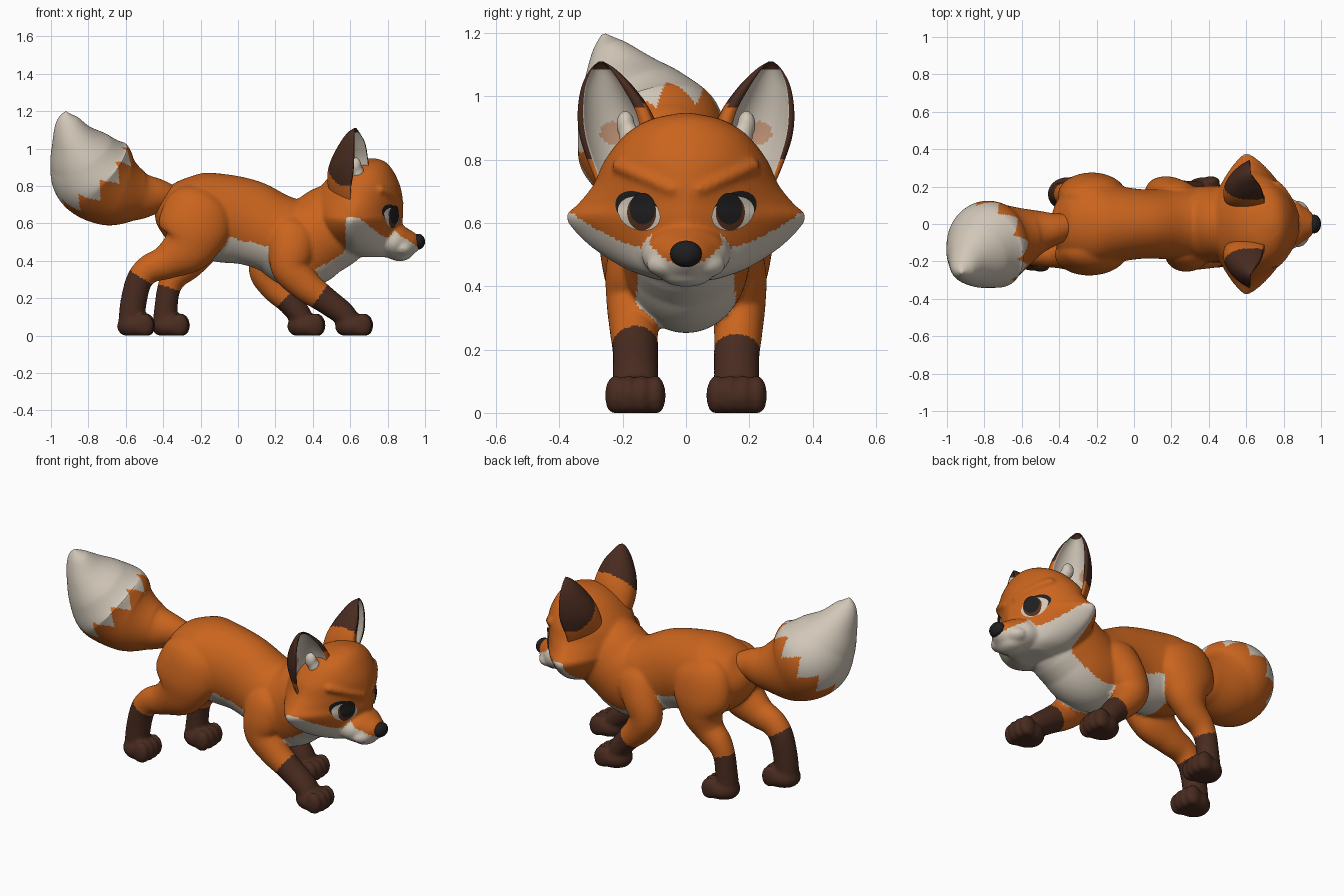
import bpy, bmesh, math
from mathutils import Vector
from mathutils.bvhtree import BVHTree

if "Cube" in bpy.data.objects:
    bpy.data.objects.remove(bpy.data.objects["Cube"])


def material(name, r, g, b):
    m = bpy.data.materials.new(name)
    m.use_nodes = True
    m.diffuse_color = (r, g, b, 1)
    m.node_tree.nodes["Principled BSDF"].inputs["Base Color"].default_value = (r, g, b, 1)
    return m


ORANGE, CREAM, BROWN, BLACK, IRIS, PEACH = range(6)
MATS = [material("orange fur", .59, .128, .013), material("cream fur", .64, .57, .48),
        material("dark brown fur", .066, .024, .014), material("black", .014, .013, .013),
        material("iris brown", .09, .03, .012), material("ear peach", .56, .31, .19)]


def finish(name, bm, rule):
    """Turn a bmesh into a smooth object; rule(face centre, face index) picks the colour."""
    bm.faces.index_update()
    for f in bm.faces:
        f.smooth = True
        f.material_index = rule(f.calc_center_median(), f.index)
    me = bpy.data.meshes.new(name)
    for m in MATS:
        me.materials.append(m)
    bm.to_mesh(me)
    bm.free()
    ob = bpy.data.objects.new(name, me)
    bpy.context.collection.objects.link(ob)
    return ob


def skin(name, rings, rule):
    """Skin closed rings; rule(centre, row, column)."""
    bm = bmesh.new()
    vs = [[bm.verts.new(p) for p in r] for r in rings]
    n = len(vs[0])
    for a, b in zip(vs, vs[1:]):
        for j in range(n):
            k = (j + 1) % n
            bm.faces.new((a[j], a[k], b[k], b[j]))
    bm.faces.new(vs[0][::-1])
    bm.faces.new(vs[-1])
    bmesh.ops.recalc_face_normals(bm, faces=bm.faces)
    return finish(name, bm, lambda c, i: rule(c, min(i // n, len(rings) - 2), i % n))


def spline(st, t):
    """Smooth value through the stations at t."""
    last = len(st) - 1
    t = min(max(t, 0), last)
    i = min(int(t), last - 1)
    f = t - i
    near = [st[min(max(i + k, 0), last)] for k in (-1, 0, 1, 2)]
    return [b + f / 2 * (c - a + f * (2*a - 5*b + 4*c - d + f * (3*(b - c) + d - a)))
            for a, b, c, d in zip(*near)]


def loft(name, st, rule, side=1, steps=8, n=40):
    """Tube through stations (x, y, z, half width, half height); rule(centre, t)."""
    st = [(x, y * side, z, a, b) for x, y, z, a, b in st]
    rings = []
    for i in range((len(st) - 1) * steps + 1):
        t = i / steps
        x, y, z, a, b = spline(st, t)
        tan = (Vector(spline(st, t + .1)[:3]) - Vector(spline(st, t - .1)[:3])).normalized()
        w = (Vector((0, 1, 0)) - tan * tan.y).normalized()
        rings.append([Vector((x, y, z)) + w * a * math.cos(math.tau * j / n)
                      + tan.cross(w) * b * math.sin(math.tau * j / n) for j in range(n)])
    return skin(name, rings, lambda c, i, j: rule(c, (i + .5) / steps))


def ellipsoid(name, centre, half, colour):
    bm = bmesh.new()
    bmesh.ops.create_uvsphere(bm, u_segments=28, v_segments=16, radius=1)
    for v in bm.verts:
        v.co = Vector([c + h * k for c, h, k in zip(centre, half, v.co)])
        v.co.z = max(v.co.z, 0)
    return finish(name, bm, lambda c, i: colour)


def blend(name, parts, voxel, smooth):
    """Melt parts into one soft skin that keeps their colours."""
    bm = bmesh.new()
    for p in parts:
        bm.from_mesh(p.data)
        bpy.data.objects.remove(p)
    bm.faces.ensure_lookup_table()
    tree = BVHTree.FromBMesh(bm)
    colours = [f.material_index for f in bm.faces]
    ob = finish(name, bm, lambda c, i: colours[i])
    mod = ob.modifiers.new("melt", "REMESH")
    mod.mode, mod.voxel_size = "VOXEL", voxel
    mod = ob.modifiers.new("soften", "SMOOTH")
    mod.factor, mod.iterations = .5, smooth
    me = bpy.data.meshes.new_from_object(ob.evaluated_get(bpy.context.evaluated_depsgraph_get()))
    bpy.data.objects.remove(ob)
    bm = bmesh.new()
    bm.from_mesh(me)
    return finish(name, bm, lambda c, i: colours[tree.find_nearest(c)[2]])


# Torso and neck with cream belly and bib
def body_rule(c, t):
    if c.x > .2:
        return CREAM if abs(c.y) < .155 and c.z < .5 else ORANGE
    return CREAM if c.x > -.15 and c.z < .515 - .25 * c.x else ORANGE


fur = [loft("torso", [(-.43, 0, .71, .04, .03), (-.38, 0, .69, .16, .13), (-.25, 0, .655, .225, .215),
                      (-.1, 0, .63, .205, .235), (.05, 0, .605, .185, .228), (.2, 0, .545, .19, .213),
                      (.33, 0, .492, .2, .24), (.43, 0, .535, .205, .225), (.51, 0, .585, .2, .225),
                      (.6, 0, .62, .17, .2), (.67, 0, .63, .08, .1)], body_rule, steps=14, n=120)]


# Legs with dark socks, and paws
def leg(name, side, start, st):
    fur.append(loft(name, st, lambda c, t: BROWN if t > start else ORANGE, side, 12))


leg("right_hind_leg", -1, 5.75, [(-.2, .09, .79, .03, .05), (-.22, .135, .71, .1, .16),
                                 (-.235, .162, .58, .112, .192), (-.275, .165, .47, .1, .145),
                                 (-.38, .16, .395, .08, .095), (-.475, .16, .355, .07, .077),
                                 (-.53, .16, .29, .066, .07), (-.56, .16, .17, .064, .07),
                                 (-.57, .16, .06, .067, .07)])
leg("left_hind_leg", 1, 5.9, [(-.2, .09, .79, .03, .05), (-.22, .135, .71, .1, .16),
                              (-.225, .162, .58, .112, .18), (-.23, .165, .47, .1, .13),
                              (-.27, .16, .385, .08, .09), (-.335, .16, .32, .07, .072),
                              (-.37, .16, .25, .062, .062), (-.385, .16, .15, .062, .062),
                              (-.39, .16, .06, .067, .067)])
leg("right_front_leg", -1, 4.75, [(.32, .09, .63, .03, .04), (.3, .13, .56, .085, .12),
                                  (.285, .16, .46, .092, .12), (.28, .166, .36, .086, .1),
                                  (.36, .165, .27, .077, .086), (.46, .16, .195, .072, .072),
                                  (.56, .16, .12, .072, .064), (.61, .16, .065, .072, .052)])
leg("left_front_leg", 1, 4.75, [(.29, .09, .63, .03, .04), (.25, .13, .55, .085, .12),
                                (.19, .16, .45, .092, .11), (.155, .166, .35, .086, .097),
                                (.2, .165, .26, .077, .082), (.275, .16, .18, .072, .067),
                                (.33, .16, .11, .072, .062), (.35, .16, .06, .072, .052)])

for name, x, y in (("right_hind", -.545, -.16), ("left_hind", -.36, .16),
                   ("right_front", .62, -.16), ("left_front", .365, .16)):
    fur.append(ellipsoid(name + "_paw", (x, y, .05), (.102, .09, .068), BROWN))
    for k in (-1.5, -.5, .5, 1.5):
        fur.append(ellipsoid(name + "_toe", (x + .058 - .008 * abs(k), y + .042 * k, .055),
                             (.05, .033, .064), BROWN))

# Tail with a zigzag cream tip
AXIS = Vector((-.62, -.33, .71))
ACROSS = AXIS.cross(Vector((0, 1, 0))).normalized()
ALONG = AXIS.cross(ACROSS)


def tail_rule(c, t):
    d = c - Vector((-.76, -.11, .855))
    turn = math.atan2(d.dot(ACROSS), d.dot(ALONG)) * 10 / math.tau
    return CREAM if d.dot(AXIS) > .2 * abs(turn % 1 - .5) - .05 else ORANGE


loft("tail", [(-.32, 0, .725, .06, .06), (-.42, -.025, .745, .085, .09), (-.53, -.045, .75, .125, .135),
              (-.66, -.08, .785, .19, .208), (-.77, -.112, .865, .238, .233),
              (-.84, -.165, .97, .192, .182), (-.885, -.208, 1.06, .128, .115),
              (-.915, -.245, 1.15, .057, .06), (-.922, -.26, 1.195, .008, .008)],
     tail_rule, steps=24, n=160)

# Head: level slices (z, back x, widest x, front x, half width, roundness)
HEAD = [(.947, .70, .72, .74, .02, 2), (.927, .60, .70, .79, .11, 2), (.88, .52, .68, .83, .19, 2),
        (.8, .445, .64, .867, .255, 1.9), (.72, .39, .63, .882, .293, 1.6),
        (.66, .38, .61, .882, .342, 1.42), (.62, .39, .6, .882, .38, 1.36),
        (.56, .42, .60, .872, .34, 1.4), (.5, .47, .62, .857, .267, 1.5),
        (.45, .53, .65, .842, .18, 1.7), (.42, .64, .70, .80, .09, 2)]
slices = [spline(HEAD, i / 12) for i in range(len(HEAD) * 12 - 11)]


def head_ring(z, xb, xw, xf, w, p):
    ring = []
    for j in range(160):
        c, s = math.cos(math.tau * j / 160), math.sin(math.tau * j / 160)
        ring.append((xw + (xf - xw if s > 0 else xw - xb) * math.copysign(abs(s) ** (2 / p), s),
                     w * math.copysign(abs(c) ** (2 / p), c), z))
    return ring


def face_x(y, z):
    """Front surface of the head at y, z."""
    a, b = next((a, b) for a, b in zip(slices, slices[1:]) if a[0] >= z >= b[0])
    f = (a[0] - z) / (a[0] - b[0])
    xw, xf, w, p = [m + f * (n - m) for m, n in zip(a[2:], b[2:])]
    return xw + (xf - xw) * max(0, 1 - (abs(y) / w) ** p) ** (1 / p)


fur.append(skin("skull", [head_ring(*s) for s in slices],
                lambda c, i, j: CREAM if c.x > .575 and c.z < .5 + c.y * c.y else ORANGE))

# Muzzle, lips, chin and brows
fur.append(loft("muzzle", [(.74, 0, .5, .14, .07), (.84, 0, .5, .137, .092), (.9, 0, .495, .1, .08),
                           (.94, 0, .495, .07, .058), (.972, 0, .495, .032, .032)],
                lambda c, t: CREAM if c.z < .55 - .7 * (c.x - .85) else ORANGE, steps=16, n=80))
for s in (1, -1):
    fur.append(ellipsoid("lip", (.878, .055 * s, .468), (.06, .07, .042), CREAM))
    for k in range(10):
        y, z = .04 + .018 * k, .695 + .008 * k
        fur.append(ellipsoid("brow", (face_x(y, z) - .021, y * s, z + .012), (.032, .032, .026), ORANGE))
fur.append(ellipsoid("chin", (.865, 0, .434), (.065, .08, .036), CREAM))
blend("body", fur, .0095, 7)
ellipsoid("nose", (.963, 0, .502), (.037, .05, .042), BLACK)


# Eyes: thin plates following the face
def eye_plate(name, s, cy, cz, ry, rz, off, colour, tilt=0):
    bm = bmesh.new()
    bmesh.ops.create_grid(bm, x_segments=14, y_segments=14, size=1)
    for v in bm.verts:
        u, w = v.co.x, v.co.y
        y = cy + ry * u * math.sqrt(1 - w * w / 2)
        z = cz + rz * w * math.sqrt(1 - u * u / 2) + tilt * (y - cy)
        v.co = (face_x(y, z) + off, y * s, z)
    if s < 0:
        bmesh.ops.reverse_faces(bm, faces=bm.faces)
    return finish(name, bm, lambda c, i: colour)


for s in (1, -1):
    eye_plate("eye_rim", s, .153, .641, .07, .057, .003, BLACK, .25)
    eye_plate("eye_white", s, .148, .629, .067, .053, .006, CREAM, .15)
    eye_plate("iris", s, .14, .633, .046, .057, .008, IRIS)
    eye_plate("pupil", s, .137, .645, .041, .05, .01, BLACK)

# Ears: cupped shells given by (z, outer rim x, y, inner rim x, y, depth)
EAR = [(.7, .60, .27, .70, .13, .14), (.78, .60, .305, .72, .12, .195), (.87, .615, .335, .72, .11, .2),
       (.95, .62, .342, .71, .128, .17), (1.03, .62, .33, .69, .18, .115),
       (1.085, .622, .302, .655, .228, .055), (1.11, .625, .275, .632, .262, .006)]


def ear_ring(s, z, xo, yo, xi, yi, d):
    out, inn = Vector((xo, yo, z)), Vector((xi, yi, z))
    mid, half = (out + inn) / 2, (inn - out) / 2
    back = Vector((half.y, -half.x, 0)).normalized()
    ring = []
    for j in range(64):
        front = j >= 32
        a = math.pi * (j / 32 if not front else (63 - j + .5) / 32)
        p = mid - half * (math.cos(a) * .78 + .08 if front else math.cos(a))
        p += back * d * math.sin(a) * (.6 if front else 1)
        ring.append((p.x, p.y * s, z))
    return ring


def ear_rule(c, i, j):
    if 32 <= j < 63 and c.z < 1.085:
        return PEACH if math.hypot(abs(c.y) - .235, c.z - .885) < .036 else CREAM
    return BROWN if c.z > .8 + 1.3 * max(0, .27 - abs(c.y)) else ORANGE


for s, name in ((1, "left_ear"), (-1, "right_ear")):
    skin(name, [ear_ring(s, *spline(EAR, i / 12)) for i in range(73)], ear_rule)
    blend(name + "_tuft", [ellipsoid("lump", (.655 - .015 * k, (.165 + .013 * k) * s, .83 + .04 * k),
                                     (.035, .037 - .004 * k, .045), CREAM) for k in range(3)], .008, 5)
